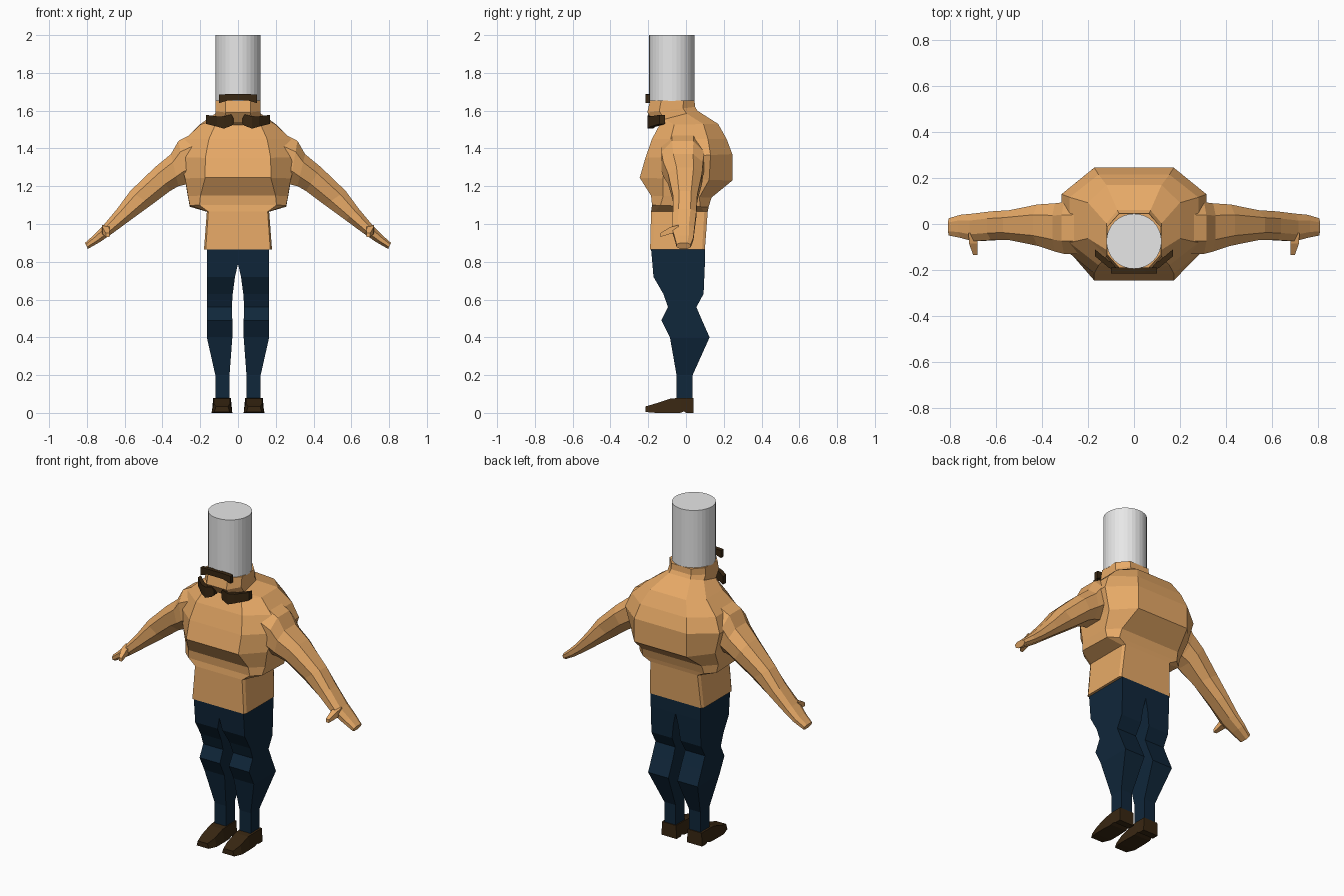
import bpy, bmesh

if "Cube" in bpy.data.objects:
    bpy.data.objects.remove(bpy.data.objects["Cube"])


def material(name, rgb):
    m = bpy.data.materials.new(name)
    m.use_nodes = True
    m.diffuse_color = (*rgb, 1)
    m.node_tree.nodes["Principled BSDF"].inputs["Base Color"].default_value = (*rgb, 1)
    return m


TAN = material("tan", (0.8, 0.4, 0.135))
NAVY = material("navy", (0.005, 0.02, 0.043))
BROWN = material("dark_brown", (0.04, 0.02, 0.006))
GREY = material("light_grey", (0.8, 0.8, 0.8))


def finish(name, bm, mat):
    bmesh.ops.recalc_face_normals(bm, faces=bm.faces)
    mesh = bpy.data.meshes.new(name)
    bm.to_mesh(mesh)
    bm.free()
    mesh.materials.append(mat)
    ob = bpy.data.objects.new(name, mesh)
    bpy.context.collection.objects.link(ob)
    return ob


def loft(name, rings, mat, side=1):
    """Skin a list of closed rings, cap both ends, optionally flip to the other side."""
    bm = bmesh.new()
    loops = [[bm.verts.new((x * side, y, z)) for x, y, z in r] for r in rings]
    for a, b in zip(loops, loops[1:]):
        for i in range(len(a)):
            j = (i + 1) % len(a)
            bm.faces.new((a[i], a[j], b[j], b[i]))
    bm.faces.new(loops[0])
    bm.faces.new(loops[-1])
    return finish(name, bm, mat)


def body_ring(w, yf, yb, zf, zb, a, b):
    """Chamfered rectangle, tilted from its front height to its back height."""
    d = yb - yf
    pts = [(a * w, yf), (w, yf + b * d), (w, yb - b * d), (a * w, yb)]
    pts += [(-x, y) for x, y in reversed(pts)]
    return [(x, y, zf + (zb - zf) * (y - yf) / d) for x, y in pts]


def box_ring(x0, x1, yf, yb, z):
    return [(x0, yf, z), (x1, yf, z), (x1, yb, z), (x0, yb, z)]


def limb_ring(xt, zt, xb, zb, yf, yb):
    """Octagon spanned by an upper point, a lower point and a depth range."""
    section = [(-.5, 1), (.5, 1), (1, .5), (1, -.4), (.5, -1), (-.5, -1), (-1, -.4), (-1, .5)]
    cx, cz, cy = (xt + xb) / 2, (zt + zb) / 2, (yf + yb) / 2
    return [(cx + (xt - cx) * v, cy + (yb - cy) * u, cz + (zt - cz) * v) for u, v in section]


# Sweater torso: hem, overhanging chest and back, shoulders, neck
loft("sweater_torso", [body_ring(*r) for r in [
    (.18, -.19, .10, .865, .865, .95, .05),
    (.165, -.185, .115, 1.065, 1.065, .95, .06),
    (.255, -.18, .12, 1.10, 1.09, .8, .15),
    (.265, -.185, .135, 1.15, 1.14, .75, .2),
    (.28, -.245, .245, 1.245, 1.23, .62, .25),
    (.315, -.215, .245, 1.35, 1.37, .55, .25),
    (.28, -.18, .215, 1.45, 1.45, .55, .25),
    (.20, -.14, .17, 1.525, 1.53, .6, .25),
    (.12, -.17, .06, 1.54, 1.60, .6, .25),
    (.12, -.205, .048, 1.59, 1.62, .55, .25),
    (.118, -.19, .045, 1.655, 1.655, .55, .25),
]], TAN)

# Cylinder head
bm = bmesh.new()
bmesh.ops.create_cone(bm, cap_ends=True, segments=32, radius1=.12, radius2=.12, depth=.35)
bmesh.ops.translate(bm, verts=bm.verts, vec=(0, -.075, 1.825))
finish("cylinder_head", bm, GREY)

# Bar across the face
loft("face_bar", [[(x, -.19, z0), (x, -.19, z1), (x, -.215, z1), (x, -.215, z0)]
                  for x, z0, z1 in [(-.1, 1.64, 1.685), (-.05, 1.655, 1.688),
                                    (.05, 1.655, 1.688), (.1, 1.64, 1.685)]], BROWN)

for side, label in ((1, "left"), (-1, "right")):
    # Sleeve and mitten hand
    loft(label + "_arm", [limb_ring(*r) for r in [
        (.20, 1.50, .20, 1.22, -.13, .10),
        (.315, 1.44, .275, 1.21, -.13, .095),
        (.355, 1.37, .315, 1.20, -.12, .09),
        (.44, 1.30, .36, 1.175, -.095, .085),
        (.57, 1.175, .46, 1.10, -.07, .06),
        (.64, 1.08, .57, 1.02, -.07, .055),
        (.715, .99, .665, .95, -.075, .045),
        (.765, .94, .73, .905, -.06, .04),
        (.81, .90, .795, .868, -.05, .025),
    ]], TAN, side)
    # Thumb
    loft(label + "_thumb", [box_like for box_like in (
        [(cx - r, y, cz - r), (cx + r, y, cz - r), (cx + r, y, cz + r), (cx - r, y, cz + r)]
        for cx, y, cz, r in [(.70, -.04, .975, .02), (.70, -.085, .965, .018),
                             (.69, -.135, .942, .01)])], TAN, side)

    # Trouser leg with bent knee and calf
    loft(label + "_trouser_leg", [box_ring(*r) for r in [
        (.045, .12, -.05, .035, .06),
        (.045, .12, -.05, .035, .20),
        (.03, .165, -.085, .125, .40),
        (.03, .165, -.13, .085, .49),
        (.033, .165, -.095, .055, .56),
        (.028, .165, -.12, .093, .63),
        (.016, .165, -.172, .097, .72),
        (0, .165, -.178, .10, .79),
        (0, .165, -.185, .10, .87),
    ]], NAVY, side)

    # Shoe: lofted from heel to toe
    loft(label + "_shoe", [[(x0, y, z0), (x1, y, z0), (x1 - t, y, z1), (x0 + t, y, z1)]
                           for y, x0, x1, z0, z1, t in [
        (.04, .035, .135, 0, .08, .003), (0, .035, .135, 0, .08, .003),
        (-.01, .035, .135, .008, .08, .003), (-.03, .033, .137, 0, .08, .005),
        (-.085, .03, .14, 0, .075, .012), (-.16, .03, .14, 0, .05, .012),
        (-.215, .045, .125, .005, .034, .008)]], BROWN, side)

    # Bow wing, bent back around the neck
    loft(label + "_bow_wing", [[(x, y, z0), (x, y, z1), (x, y + .03, z1), (x, y + .03, z0)]
                               for x, y, z0, z1 in [
        (.025, -.195, 1.53, 1.56), (.035, -.20, 1.52, 1.58), (.075, -.205, 1.505, 1.57),
        (.11, -.19, 1.515, 1.57), (.17, -.14, 1.53, 1.578)]], BROWN, side)
